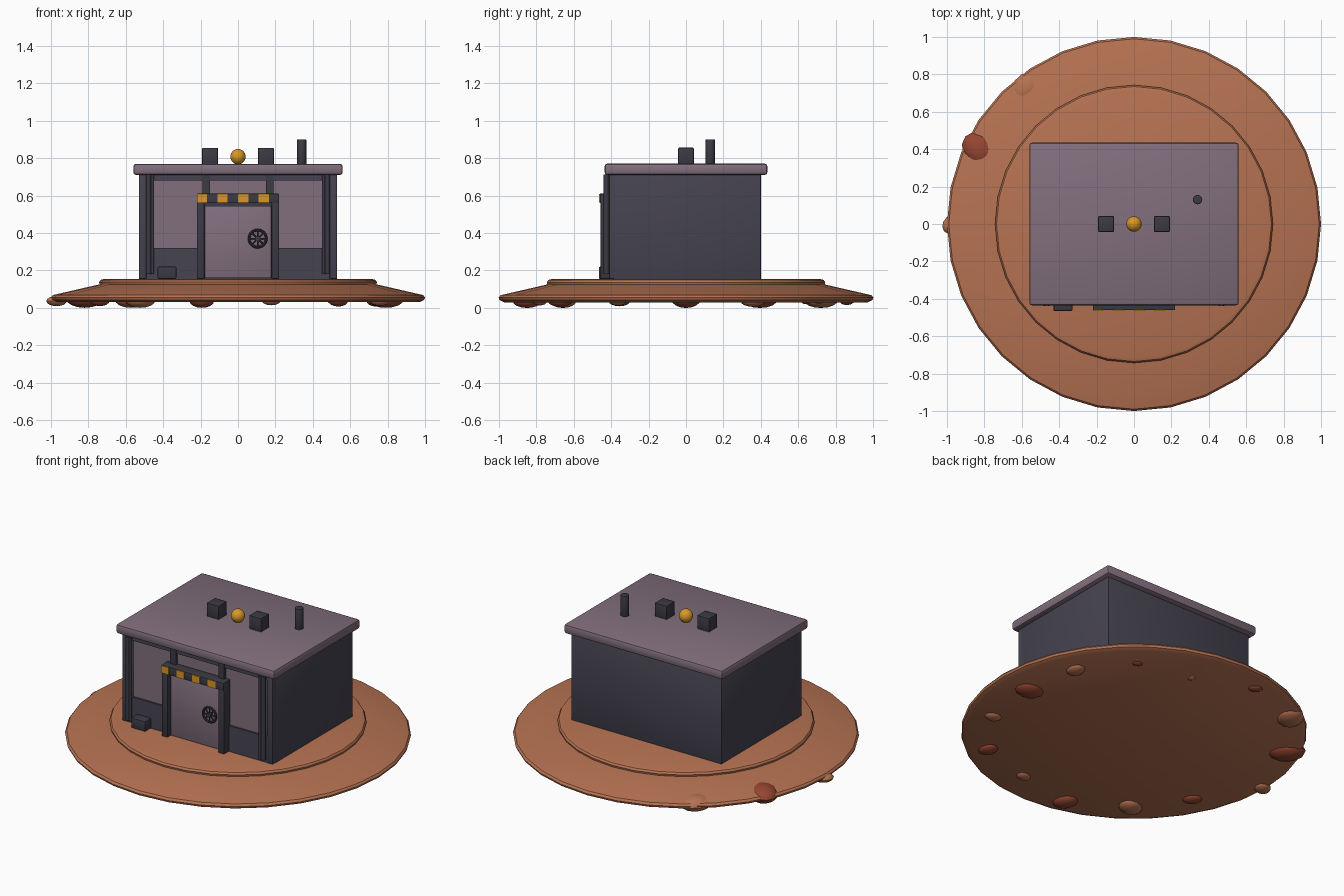
import bpy, math
from mathutils import Matrix

cube = bpy.data.objects.get("Cube")
if cube:
    bpy.data.objects.remove(cube, do_unlink=True)


def material(name, r, g, b):
    m = bpy.data.materials.new(name)
    m.use_nodes = True
    m.diffuse_color = (r, g, b, 1)
    m.node_tree.nodes["Principled BSDF"].inputs["Base Color"].default_value = (r, g, b, 1)
    return m


CLAY = material("orange clay", 0.47, 0.17, 0.085)
RUST = material("dark red rock", 0.30, 0.06, 0.03)
WALL = material("slate wall", 0.061, 0.056, 0.080)
TRIM = material("dark trim", 0.045, 0.043, 0.058)
MAUVE = material("mauve panel", 0.22, 0.158, 0.205)
AMBER = material("amber", 0.70, 0.31, 0.02)


def finish(name, mat, bevel=0, segments=2):
    ob = bpy.context.object
    ob.name = name
    ob.data.materials.append(mat)
    if bevel:
        mod = ob.modifiers.new("bevel", "BEVEL")
        mod.width = bevel
        mod.segments = segments
        bpy.ops.object.modifier_apply(modifier=mod.name)
    bpy.ops.object.shade_smooth_by_angle(angle=math.radians(35))
    return ob


def box(name, mat, x, y, z, bevel=0):
    """Box from (min, max) pairs on each axis."""
    bpy.ops.mesh.primitive_cube_add(size=1)
    lo, hi = zip(x, y, z)
    size = [b - a for a, b in zip(lo, hi)]
    mid = [(a + b) / 2 for a, b in zip(lo, hi)]
    bpy.context.object.data.transform(Matrix.Translation(mid) @ Matrix.Diagonal((*size, 1)))
    return finish(name, mat, bevel)


def rod(name, mat, x, y, z0, z1, r, bevel=0):
    bpy.ops.mesh.primitive_cylinder_add(vertices=16, radius=r, depth=z1 - z0,
                                        location=(x, y, (z0 + z1) / 2))
    return finish(name, mat, bevel)


def ball(name, mat, loc, scale, segments=24, rings=12):
    bpy.ops.mesh.primitive_uv_sphere_add(segments=segments, ring_count=rings,
                                         radius=1, location=loc)
    bpy.context.object.data.transform(Matrix.Diagonal((*scale, 1)))
    return finish(name, mat)


def lathe(name, mat, profile, n=32):
    """Solid of revolution with flat caps."""
    verts = [(r * math.cos(math.tau * i / n), r * math.sin(math.tau * i / n), z)
             for r, z in profile for i in range(n)]
    faces = [(k * n + i, k * n + (i + 1) % n, (k + 1) * n + (i + 1) % n, (k + 1) * n + i)
             for k in range(len(profile) - 1) for i in range(n)]
    faces += [tuple(reversed(range(n))), tuple(range(len(verts) - n, len(verts)))]
    me = bpy.data.meshes.new(name)
    me.from_pydata(verts, [], faces)
    ob = bpy.data.objects.new(name, me)
    bpy.context.collection.objects.link(ob)
    bpy.ops.object.select_all(action="DESELECT")
    ob.select_set(True)
    bpy.context.view_layer.objects.active = ob
    return finish(name, mat)


# Ground disc and raised pad
lathe("ground_disc", CLAY, [(0.97, 0.03), (0.995, 0.042), (1, 0.055), (0.99, 0.068), (0.72, 0.13)])
lathe("raised_pad", CLAY, [(0.72, 0.11), (0.74, 0.125), (0.743, 0.137), (0.735, 0.149), (0.715, 0.155)])

# Flat rocks around the underside: distance from centre, size
rocks = [(.79, .095), (.82, .065), (.82, .035), (.73, .03), (.88, .045), (.92, .10), (.91, .11),
         (.97, .06), (.82, .06), (.84, .085), (.87, .08), (.80, .05), (.86, .065), (.84, .055)]
for i, (dist, size) in enumerate(rocks):
    a = math.tau * i / len(rocks)
    rock = ball(f"rock_{i + 1}", CLAY if i % 2 else RUST,
                (dist * math.cos(a), dist * math.sin(a), max(0.036, size * 0.45)),
                (size, size * 0.8, size * 0.45), 12, 8)
    rock.rotation_euler.z = a + i

# Building shell and roof
box("building_body", WALL, (-.53, .53), (-.385, .40), (.15, .715), 0.006)
box("roof_slab", MAUVE, (-.56, .56), (-.435, .435), (.71, .77), 0.015)
box("top_beam", WALL, (-.5, .5), (-.405, -.38), (.68, .712))

# Mirrored front details
for side, s in (("left", 1), ("right", -1)):
    def span(a, b):
        return tuple(sorted((s * a, s * b)))
    box(f"corner_pilaster_{side}", WALL, span(.49, .53), (-.41, -.37), (.155, .712), 0.004)
    box(f"lower_wall_{side}", WALL, span(.2, .5), (-.405, -.38), (.155, .32))
    box(f"front_panel_{side}", MAUVE, span(.18, .46), (-.394, -.38), (.32, .68))
    box(f"inner_column_{side}", TRIM, span(.15, .19), (-.412, -.38), (.5, .712))
    rod(f"wall_pipe_{side}", TRIM, s * .478, -.425, .18, .712, .014)
    rod(f"thin_pipe_{side}", TRIM, s * .457, -.43, .18, .712, .009)
    box(f"door_post_{side}", TRIM, span(.18, .22), (-.455, -.38), (.155, .6), 0.004)
    box(f"roof_vent_{side}", TRIM, span(.107, .192), (-.042, .042), (.76, .855), 0.005)
box("centre_panel", MAUVE, (-.15, .15), (-.394, -.38), (.6, .68))

# Door, lintel and hazard stripes
box("door_recess", TRIM, (-.18, .18), (-.405, -.38), (.155, .6))
box("door", MAUVE, (-.178, .178), (-.425, -.39), (.158, .545), 0.006)
box("lintel", TRIM, (-.22, .22), (-.46, -.38), (.56, .61), 0.003)
for i in range(4):
    x = -.22 + i * .11
    box(f"hazard_stripe_{i + 1}", AMBER, (x, x + .055), (-.464, -.456), (.562, .608))

# Door hand wheel
hub = (.105, -.437, .37)
bpy.ops.mesh.primitive_torus_add(major_radius=.046, minor_radius=.007, major_segments=24,
                                 minor_segments=8, location=hub, rotation=(math.pi / 2, 0, 0))
finish("wheel_rim", TRIM)
for i in range(4):
    bpy.ops.mesh.primitive_cylinder_add(vertices=8, radius=.004, depth=.092, location=hub,
                                        rotation=(0, i * math.pi / 4, 0))
    finish(f"wheel_spoke_{i + 1}", TRIM)
bpy.ops.mesh.primitive_cylinder_add(vertices=16, radius=.015, depth=.026, location=hub,
                                    rotation=(math.pi / 2, 0, 0))
finish("wheel_hub", TRIM)

# Step box and rooftop items
box("utility_box", TRIM, (-.43, -.33), (-.465, -.38), (.155, .22), 0.006)
ball("roof_beacon", AMBER, (0, 0, .808), (.041, .041, .041))
rod("roof_chimney", TRIM, .34, .13, .76, .90, .025, 0.003)
